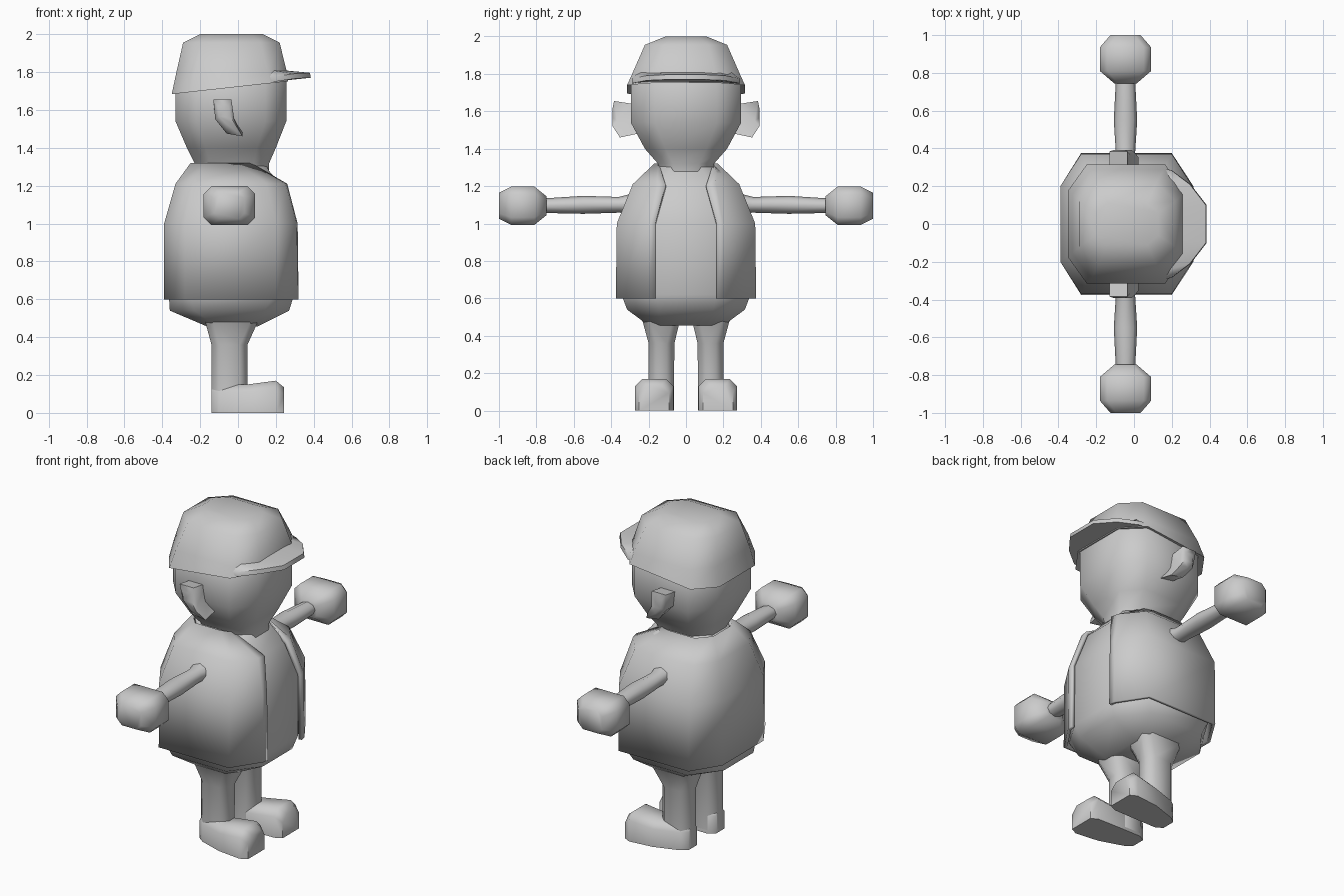
import bpy, bmesh, math
from mathutils import Vector

skin = bpy.data.materials.new("plain grey")
skin.diffuse_color = (0.6, 0.6, 0.6, 1)


def finish(name, bm, angle=60):
    bmesh.ops.recalc_face_normals(bm, faces=bm.faces)
    me = bpy.data.meshes.new(name)
    bm.to_mesh(me)
    bm.free()
    ob = bpy.data.objects.new(name, me)
    bpy.context.collection.objects.link(ob)
    me.materials.append(skin)
    bpy.ops.object.select_all(action='DESELECT')
    ob.select_set(True)
    bpy.context.view_layer.objects.active = ob
    bpy.ops.object.shade_smooth_by_angle(angle=math.radians(angle))
    return ob


def loft(name, rings, closed=True, caps=True, angle=60):
    """Skin a list of equal-length point rings."""
    bm = bmesh.new()
    vs = [[bm.verts.new(p) for p in r] for r in rings]
    n = len(rings[0])
    for a, b in zip(vs, vs[1:]):
        for i in range(n if closed else n - 1):
            j = (i + 1) % n
            bm.faces.new((a[i], a[j], b[j], b[i]))
    if caps:
        bm.faces.new(vs[0])
        bm.faces.new(vs[-1])
    return finish(name, bm, angle)


def octagon(a0, a1, b0, b1, ca, cb):
    """Rectangle with chamfered corners."""
    return [(a1, b0 + cb), (a1, b1 - cb), (a1 - ca, b1), (a0 + ca, b1),
            (a0, b1 - cb), (a0, b0 + cb), (a0 + ca, b0), (a1 - ca, b0)]


def level(z, x0, x1, h, cx, cy):
    return [(x, y, z) for x, y in octagon(x0, x1, -h, h, cx, cy)]


def solidify(ob, t):
    m = ob.modifiers.new("thickness", 'SOLIDIFY')
    m.thickness = t
    m.offset = -1


# torso
loft("torso", [level(*r) for r in [
    (0.455, -0.16, 0.10, 0.20, 0.05, 0.07), (0.54, -0.36, 0.27, 0.315, 0.13, 0.17),
    (0.62, -0.365, 0.295, 0.345, 0.11, 0.18), (1.0, -0.365, 0.295, 0.345, 0.11, 0.18),
    (1.2, -0.31, 0.235, 0.27, 0.10, 0.14), (1.27, -0.25, 0.17, 0.19, 0.08, 0.09),
    (1.32, -0.22, 0.14, 0.14, 0.07, 0.07)]])

# open vest: front opening, front corner, side, back side, back corner, mirrored
rings = []
for z, half in [
    (0.60, [(0.32, 0.165), (0.315, 0.20), (0.20, 0.375), (-0.28, 0.375), (-0.39, 0.20)]),
    (1.00, [(0.315, 0.165), (0.31, 0.20), (0.20, 0.37), (-0.28, 0.37), (-0.39, 0.20)]),
    (1.21, [(0.26, 0.11), (0.25, 0.16), (0.15, 0.285), (-0.24, 0.285), (-0.33, 0.15)]),
    (1.32, [(0.07, 0.145), (0.05, 0.155), (0.0, 0.17), (-0.18, 0.17), (-0.25, 0.09)])]:
    rings.append([(x, y, z) for x, y in half] + [(x, -y, z) for x, y in half[::-1]])
vest = loft("vest", rings, closed=False, caps=False)
solidify(vest, 0.02)

# head
loft("head", [level(*r) for r in [
    (1.25, -0.20, 0.165, 0.14, 0.08, 0.08), (1.32, -0.23, 0.165, 0.15, 0.08, 0.08),
    (1.40, -0.27, 0.20, 0.22, 0.10, 0.11), (1.54, -0.33, 0.255, 0.295, 0.11, 0.13),
    (1.76, -0.33, 0.255, 0.295, 0.11, 0.13), (1.90, -0.25, 0.20, 0.20, 0.1, 0.1)]])

# cap crown, with a rim that dips toward the back
rim = [(x, y, 1.722 + 0.11 * x) for x, y in octagon(-0.35, 0.265, -0.315, 0.315, 0.10, 0.14)]
inner = [(x * 0.92, y * 0.92, z + 0.005) for x, y, z in rim]
loft("cap", [inner, rim,
             level(1.80, -0.325, 0.258, 0.288, 0.10, 0.13),
             level(1.955, -0.29, 0.22, 0.22, 0.10, 0.10),
             level(2.0, -0.20, 0.13, 0.11, 0.06, 0.05)])

# cap brim
half = [(0.12, 0.30, 1.745), (0.20, 0.285, 1.75), (0.30, 0.21, 1.765), (0.385, 0.10, 1.77)]
edge = half + [(x, -y, z) for x, y, z in half[::-1]]
loft("cap_brim", [edge, [(x - 0.005, y, z + 0.026) for x, y, z in edge],
                  [(0.16 + (x - 0.12) * 0.35, y * 0.85, 1.808) for x, y, z in edge]], angle=50)

# hand and arm cross-sections run outward along y
ear = [(-0.13, 1.655), (-0.035, 1.655), (-0.02, 1.55), (0.025, 1.46), (-0.06, 1.475), (-0.12, 1.55)]
for s, side in ((1, "left"), (-1, "right")):
    # ear, flaring outward with a rounded outer face
    loft(side + "_ear", [
        [(x, s * 0.26, 1.56 + (z - 1.56) * 0.8) for x, z in ear],
        [(x, s * (0.355 + 0.16 * (z - 1.47)), z) for x, z in ear],
        [(-0.07 + (x + 0.07) * 0.6, s * 0.392, 1.58 + (z - 1.58) * 0.5) for x, z in ear]], angle=50)

    # arm
    loft(side + "_arm", [
        [(-0.045 + rx * math.cos(a * math.pi / 4), s * y, zc + rz * math.sin(a * math.pi / 4))
         for a in range(8)]
        for y, rx, rz, zc in [(0.27, 0.07, 0.055, 1.11), (0.36, 0.05, 0.042, 1.10),
                              (0.55, 0.062, 0.048, 1.10), (0.78, 0.05, 0.038, 1.095)]])

    # hand
    loft(side + "_hand", [
        [(x, s * y, z) for x, z in octagon(-0.045 - w, -0.045 + w, 1.095 - h, 1.095 + h, c, c)]
        for y, w, h, c in [(0.745, 0.06, 0.05, 0.02), (0.81, 0.136, 0.102, 0.04),
                           (0.935, 0.136, 0.102, 0.04), (1.0, 0.08, 0.07, 0.03)]])

    # leg, flaring into the torso
    loft(side + "_leg", [
        [(x, s * y, z) for x, y in octagon(x0, x1, y0, y1, 0.04, 0.04)]
        for z, x0, x1, y0, y1 in [(0.02, -0.14, 0.05, 0.065, 0.20), (0.36, -0.14, 0.05, 0.062, 0.20),
                                  (0.47, -0.17, 0.10, 0.035, 0.23), (0.52, -0.18, 0.11, 0.03, 0.25)]])

    # foot, flat-soled and turned slightly outward
    loft(side + "_foot", [
        [(x, s * y, z) for y, z in [(y0, 0), (y1, 0), (y1, top - 0.04),
                                    (y1 - 0.04, top), (y0 + 0.04, top), (y0, top - 0.04)]]
        for x, y0, y1, top in [(-0.14, 0.09, 0.175, 0.15), (-0.10, 0.065, 0.205, 0.15),
                               (0.05, 0.065, 0.255, 0.15), (0.20, 0.068, 0.272, 0.17),
                               (0.243, 0.09, 0.25, 0.135)]])
